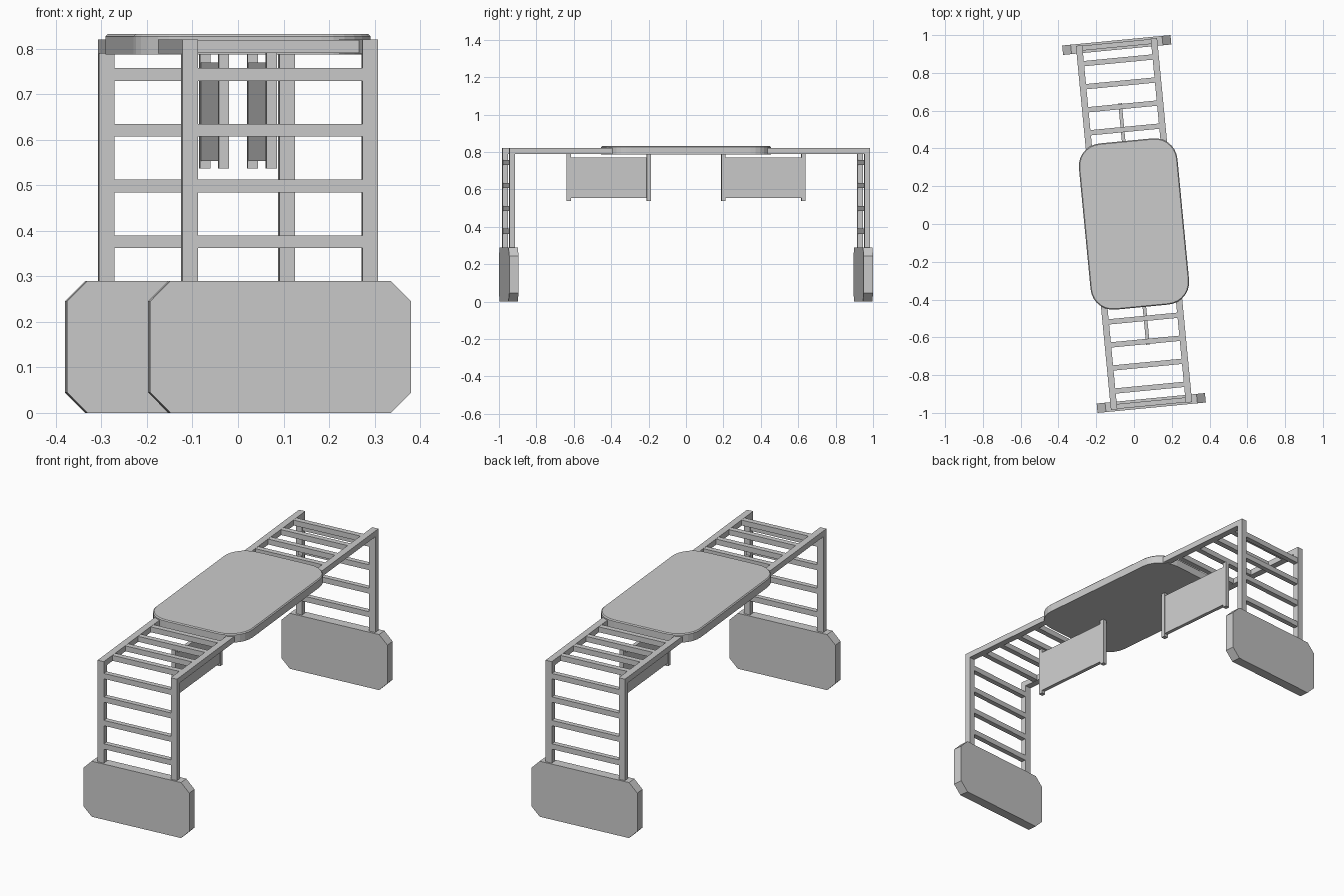
import bpy, bmesh, math
from mathutils import Matrix

if "Cube" in bpy.data.objects:
    bpy.data.objects.remove(bpy.data.objects["Cube"])

YAW = math.radians(5.5)          # whole model is turned slightly about z


def finish(name, bm, turn):
    bmesh.ops.recalc_face_normals(bm, faces=bm.faces)
    bm.transform(Matrix.Rotation(YAW + turn, 4, 'Z'))
    mesh = bpy.data.meshes.new(name)
    bm.to_mesh(mesh)
    bm.free()
    ob = bpy.data.objects.new(name, mesh)
    bpy.context.collection.objects.link(ob)
    return ob


def box(name, x, y, z, turn=0.0):
    """Box from (min, max) ranges."""
    bm = bmesh.new()
    bmesh.ops.create_cube(bm, size=1)
    for v in bm.verts:
        v.co = [r[0] + (c + 0.5) * (r[1] - r[0]) for c, r in zip(v.co, (x, y, z))]
    return finish(name, bm, turn)


def prism(bm, points, offset):
    face = bm.faces.new([bm.verts.new(p) for p in points])
    res = bmesh.ops.extrude_face_region(bm, geom=[face])
    verts = [g for g in res['geom'] if isinstance(g, bmesh.types.BMVert)]
    bmesh.ops.translate(bm, verts=verts, vec=offset)


# Central deck: rounded rectangle with a small top chamfer
HX, HY, R, SEG = 0.262, 0.442, 0.12, 7
outline = []
for q, (sx, sy) in enumerate(((1, 1), (-1, 1), (-1, -1), (1, -1))):
    for i in range(SEG + 1):
        a = math.pi / 2 * (q + i / SEG)
        outline.append((sx * (HX - R) + R * math.cos(a),
                        sy * (HY - R) + R * math.sin(a), 0.787))
bm = bmesh.new()
prism(bm, outline, (0, 0, 0.045))
rim = [e for e in bm.edges if all(v.co.z > 0.82 for v in e.verts)]
bmesh.ops.bevel(bm, geom=rim, offset=0.005, segments=1, affect='EDGES')
finish("deck", bm, 0)

# Each end is the same, turned half way round
for end, turn in (("front", 0.0), ("back", math.pi)):
    # Foot panel with cut corners
    w, h, c = 0.288, 0.29, 0.045
    pts = [(-w + c, 0), (w - c, 0), (w, c), (w, h - c),
           (w - c, h), (-w + c, h), (-w, h - c), (-w, c)]
    bm = bmesh.new()
    prism(bm, [(x, -0.977, z) for x, z in pts], (0, 0.05, 0))
    finish(end + "_foot_panel", bm, turn)

    # Uprights and top rails
    for side, x in (("left", (-0.216, -0.182)), ("right", (0.182, 0.216))):
        box(f"{end}_{side}_leg", x, (-0.968, -0.938), (0.27, 0.79), turn)
        box(f"{end}_{side}_rail", x, (-0.968, -0.40), (0.79, 0.82), turn)

    # Ladder rungs on the upright and on the top
    for i in range(4):
        z = 0.376 + 0.1225 * i
        box(f"{end}_ladder_rung_{i}", (-0.184, 0.184), (-0.966, -0.940),
            (z - 0.014, z + 0.014), turn)
        y = -0.503 - 0.1225 * i
        box(f"{end}_overhead_rung_{i}", (-0.184, 0.184), (y - 0.014, y + 0.014),
            (0.791, 0.819), turn)

    # Hanging board between two posts
    for i, y in enumerate((-0.632, -0.202)):
        box(f"{end}_hanging_post_{i}", (0.001, 0.024), (y - 0.011, y + 0.011),
            (0.537, 0.793), turn)
    box(f"{end}_hanging_board", (0.003, 0.022), (-0.622, -0.212), (0.553, 0.77), turn)
